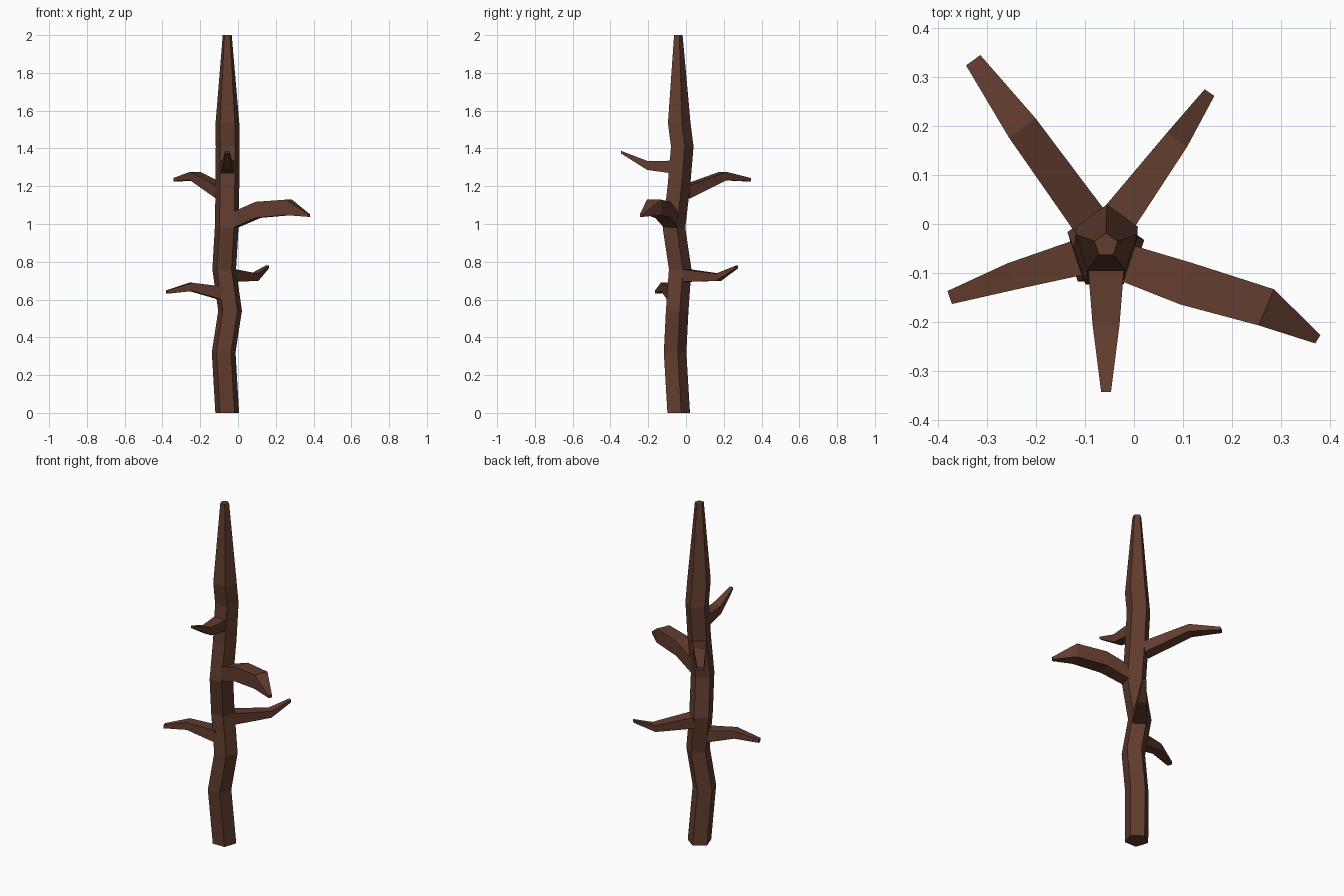
import bpy, bmesh
from math import sin, cos, radians
from mathutils import Vector

if "Cube" in bpy.data.objects:
    bpy.data.objects.remove(bpy.data.objects["Cube"])

bark = bpy.data.materials.new("bark")
bark.diffuse_color = (0.12, 0.045, 0.027, 1)
bark.use_nodes = True
bark.node_tree.nodes["Principled BSDF"].inputs["Base Color"].default_value = bark.diffuse_color


def loft(name, rings):
    """Flat-shaded closed skin through rings of equal point count."""
    bm = bmesh.new()
    loops = [[bm.verts.new(p) for p in ring] for ring in rings]
    n = len(loops[0])
    for a, b in zip(loops, loops[1:]):
        for i in range(n):
            j = (i + 1) % n
            bm.faces.new((a[i], a[j], b[j], b[i]))
    bm.faces.new(loops[0])
    bm.faces.new(loops[-1])
    bmesh.ops.recalc_face_normals(bm, faces=bm.faces)
    me = bpy.data.meshes.new(name)
    bm.to_mesh(me)
    bm.free()
    me.materials.append(bark)
    ob = bpy.data.objects.new(name, me)
    bpy.context.collection.objects.link(ob)
    return ob


def pentagon(x, y, z, r=0.066):
    angles = [radians(90 + 72 * i) for i in range(5)]
    return [Vector((x + r * cos(a), y + r * sin(a), z)) for a in angles]


def branch(name, stations):
    """Tapered four-sided branch; station = (x, y, z, width, height)."""
    pts = [Vector(s[:3]) for s in stations]
    rings = []
    for i, (p, s) in enumerate(zip(pts, stations)):
        d = pts[min(i + 1, len(pts) - 1)] - pts[max(i - 1, 0)]
        side = Vector((-d.y, d.x, 0)).normalized() * s[3] / 2
        up = Vector((0, 0, s[4] / 2))
        rings.append([p - side - up, p + side - up, p + side + up, p - side + up])
    loft(name, rings)


# Crooked five-sided trunk
loft("trunk", [pentagon(*s) for s in [
    (-0.057, -0.045, 0), (-0.076, -0.064, 0.32), (-0.042, -0.053, 0.54),
    (-0.073, -0.037, 0.76), (-0.060, -0.070, 0.98), (-0.056, -0.044, 1.20),
    (-0.055, -0.026, 1.41), (-0.056, -0.042, 1.535), (-0.057, -0.043, 2.0, 0.025)]])

# Branches, one growing out of each trunk side
branch("front_branch", [
    (-0.057, -0.080, 1.302, 0.075, 0.066), (-0.057, -0.205, 1.310, 0.055, 0.048),
    (-0.057, -0.343, 1.380, 0.020, 0.014)])
branch("right_branch", [
    (-0.020, -0.078, 1.020, 0.076, 0.085), (0.107, -0.122, 1.075, 0.088, 0.085),
    (0.270, -0.170, 1.088, 0.080, 0.082), (0.375, -0.235, 1.045, 0.020, 0.014)])
branch("back_right_branch", [
    (-0.040, 0.000, 0.727, 0.076, 0.066), (0.088, 0.172, 0.718, 0.050, 0.038),
    (0.154, 0.268, 0.772, 0.024, 0.014)])
branch("back_left_branch", [
    (-0.086, 0.000, 1.170, 0.076, 0.070), (-0.228, 0.196, 1.254, 0.067, 0.044),
    (-0.328, 0.334, 1.234, 0.036, 0.018)])
branch("left_branch", [
    (-0.090, -0.062, 0.634, 0.076, 0.070), (-0.250, -0.107, 0.667, 0.056, 0.044),
    (-0.376, -0.150, 0.640, 0.028, 0.018)])
